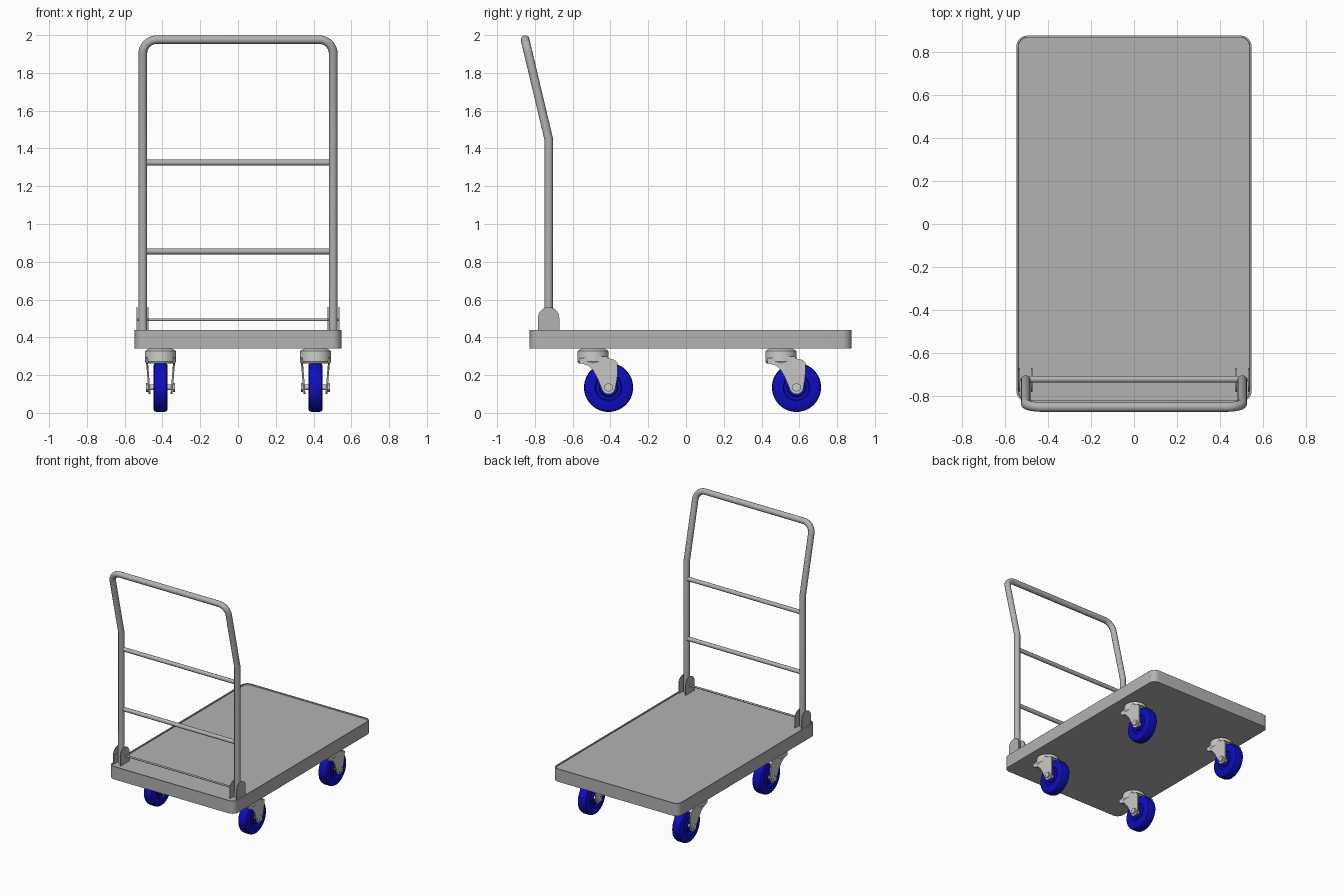
import bpy, bmesh
from math import sin, cos, pi, radians
from mathutils import Matrix, Vector

if "Cube" in bpy.data.objects:
    bpy.data.objects.remove(bpy.data.objects["Cube"], do_unlink=True)


def material(name, rgb):
    m = bpy.data.materials.new(name)
    m.use_nodes = True
    m.diffuse_color = (*rgb, 1)
    m.node_tree.nodes["Principled BSDF"].inputs["Base Color"].default_value = (*rgb, 1)
    return m


STEEL = material("grey steel", (0.45, 0.45, 0.45))
ZINC = material("pale zinc", (0.61, 0.61, 0.58))
BLUE = material("blue rubber", (0.004, 0.004, 0.52))


def place(name, mesh, mat, loc=(0, 0, 0), smooth=True):
    if not mesh.materials:
        mesh.materials.append(mat)
    ob = bpy.data.objects.new(name, mesh)
    bpy.context.collection.objects.link(ob)
    ob.location = loc
    if smooth:
        bpy.ops.object.select_all(action="DESELECT")
        ob.select_set(True)
        bpy.context.view_layer.objects.active = ob
        bpy.ops.object.shade_smooth_by_angle(angle=radians(35))
    return ob


def to_mesh(bm, name):
    bmesh.ops.recalc_face_normals(bm, faces=bm.faces)
    mesh = bpy.data.meshes.new(name)
    bm.to_mesh(mesh)
    bm.free()
    return mesh


def lathe(name, profile, axis, steps=40):
    """Spin (radius, height) points around z or x."""
    bm = bmesh.new()
    vs = [bm.verts.new((r, 0, h)) for r, h in profile]
    es = [bm.edges.new(p) for p in zip(vs, vs[1:])]
    bmesh.ops.spin(bm, geom=vs + es, cent=(0, 0, 0), axis=(0, 0, 1),
                   angle=2 * pi, steps=steps)
    bmesh.ops.remove_doubles(bm, verts=bm.verts, dist=1e-5)
    if axis == "x":
        bm.transform(Matrix.Rotation(pi / 2, 4, "Y"))
    return to_mesh(bm, name)


def slab(name, outline, x0, x1, lean=0.0):
    """Extrude a (y, z) outline along x; lean spreads it outward with height."""
    bm = bmesh.new()
    f = bm.faces.new([bm.verts.new((x0 + lean * z, y, z)) for y, z in outline])
    new = bmesh.ops.extrude_face_region(bm, geom=[f])["geom"]
    bmesh.ops.translate(bm, vec=(x1 - x0, 0, 0),
                        verts=[g for g in new if isinstance(g, bmesh.types.BMVert)])
    return to_mesh(bm, name)


def arc(cx, cy, r, a0, a1, n=8):
    return [(cx + r * cos(radians(a0 + (a1 - a0) * i / n)),
             cy + r * sin(radians(a0 + (a1 - a0) * i / n))) for i in range(n + 1)]


def tube(name, points, radius, mat):
    cu = bpy.data.curves.new(name, "CURVE")
    cu.dimensions = "3D"
    cu.bevel_depth, cu.bevel_resolution, cu.use_fill_caps = radius, 4, True
    sp = cu.splines.new("POLY")
    sp.points.add(len(points) - 1)
    for p, co in zip(sp.points, points):
        p.co = (*co, 1)
    tmp = bpy.data.objects.new(name + "_path", cu)
    bpy.context.collection.objects.link(tmp)
    bpy.context.view_layer.update()
    mesh = bpy.data.meshes.new_from_object(
        tmp.evaluated_get(bpy.context.evaluated_depsgraph_get()))
    bpy.data.objects.remove(tmp)
    mesh.materials.clear()
    return place(name, mesh, mat)


# Deck: rounded slab with a thin raised rim
HX, Y0, Y1, R = 0.547, -0.828, 0.877, 0.05
corners = [(HX - R, Y1 - R, 0), (R - HX, Y1 - R, 90),
           (R - HX, Y0 + R, 180), (HX - R, Y0 + R, 270)]
bm = bmesh.new()
base = bm.faces.new([bm.verts.new((x, y, 0.34)) for cx, cy, a in corners
                     for x, y in arc(cx, cy, R, a, a + 90)])
new = bmesh.ops.extrude_face_region(bm, geom=[base])["geom"]
bmesh.ops.translate(bm, vec=(0, 0, 0.1),
                    verts=[g for g in new if isinstance(g, bmesh.types.BMVert)])
top = next(g for g in new if isinstance(g, bmesh.types.BMFace))
bmesh.ops.recalc_face_normals(bm, faces=bm.faces)
bmesh.ops.inset_region(bm, faces=[top], thickness=0.008)
bmesh.ops.inset_region(bm, faces=[top], thickness=0.001, depth=-0.008)
place("deck", to_mesh(bm, "deck"), STEEL)

# Push handle: one bent tube that leans outward above the kink
KINK, TOP, YH, YT, XH, BEND = 1.45, 1.976, -0.727, -0.852, 0.504, 0.075


def lean_y(z):
    return YH + max(0, z - KINK) / (TOP - KINK) * (YT - YH)


half = [(XH, 0.434), (XH, KINK)] + arc(XH - BEND, TOP - BEND, BEND, 0, 90, 10)
path = half + [(-x, z) for x, z in reversed(half)]
tube("push_handle", [(x, lean_y(z), z) for x, z in path], 0.023, STEEL)

# Cross rails and the thin pivot rod
for name, z, r, x in (("upper_rail", 1.325, 0.016, 0.49),
                      ("lower_rail", 0.855, 0.016, 0.49),
                      ("pivot_rod", 0.493, 0.007, 0.535)):
    tube(name, [(-x, YH + 0.004, z), (x, YH + 0.004, z)], r, STEEL)

# Handle brackets: a pair of round-topped plates on each side
ear = [(YH - 0.056, 0.432)] + arc(YH, 0.504, 0.056, 180, 0, 14) + [(YH + 0.056, 0.432)]
for side, s in (("left", 1), ("right", -1)):
    for part, x in (("inner", 0.473), ("outer", 0.531)):
        mesh = slab("bracket", ear, s * x, s * (x + 0.006))
        place(f"bracket_{part}_{side}", mesh, STEEL)

# Caster parts, modelled around the swivel axis; the wheel trails behind it
TRAIL, AXLE, WR, WW = 0.082, 0.135, 0.13, 0.038
head = lathe("swivel_head", [(0, 0.34), (0.06, 0.34), (0.082, 0.328), (0.083, 0.272),
                             (0.076, 0.262), (0, 0.262)], "z")
side_profile = [(0, WW - 0.012), (0.028, WW - 0.012), (0.03, WW - 0.002), (0.045, WW - 0.002),
                (0.05, WW - 0.012), (0.066, WW - 0.012), (0.071, WW), (WR - 0.014, WW),
                (WR - 0.004, WW - 0.006), (WR, WW - 0.018)]
wheel = lathe("wheel", side_profile + [(r, -h) for r, h in reversed(side_profile)], "x", 48)
axle = lathe("axle", [(0, -0.068), (0.014, -0.068), (0.014, 0.068), (0, 0.068)], "x", 16)
nut = lathe("axle_nut", [(0, -0.006), (0.024, -0.006), (0.024, 0.006), (0, 0.006)], "x", 6)
leg = ([(-0.075, 0.29), (-0.07, 0.264), (-0.025, 0.25), (0.0, 0.225), (0.02, 0.19)]
       + arc(TRAIL, AXLE, 0.036, 200, 350, 10)
       + [(0.128, 0.19), (0.13, 0.265), (0.115, 0.278), (0.083, 0.282), (0.07, 0.30)])
legs = [slab("fork_leg", leg, s * 0.045, s * 0.055, s * 0.08) for s in (1, -1)]
crown = slab("fork_crown", [(0.0, 0.268), (0.11, 0.266), (0.128, 0.268),
                            (0.115, 0.28), (0.083, 0.288), (0.0, 0.30)], -0.07, 0.07)

for end, y in (("front", -0.492), ("back", 0.503)):
    for side, x in (("left", 0.41), ("right", -0.41)):
        tag = f"{end}_{side}"
        place(f"swivel_head_{tag}", head, ZINC, (x, y, 0))
        place(f"fork_crown_{tag}", crown, ZINC, (x, y, 0))
        place(f"wheel_{tag}", wheel, BLUE, (x, y + TRAIL, AXLE))
        place(f"axle_{tag}", axle, ZINC, (x, y + TRAIL, AXLE))
        for i, s in enumerate((1, -1)):
            place(f"fork_leg_{tag}_{i + 1}", legs[i], ZINC, (x, y, 0))
            place(f"axle_nut_{tag}_{i + 1}", nut, ZINC,
                  (x + s * 0.071, y + TRAIL, AXLE), smooth=False)
